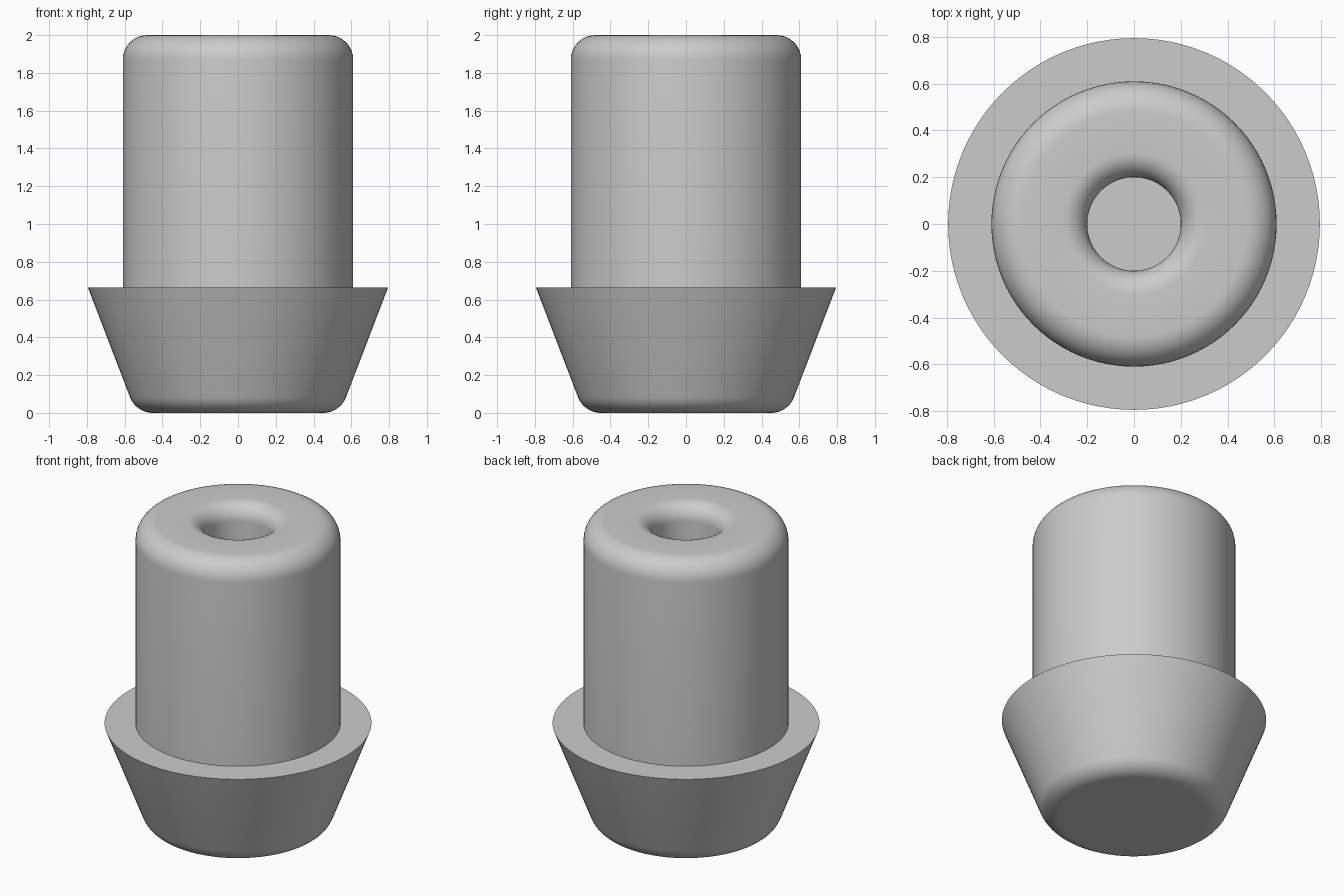
import bpy, bmesh, math
from mathutils import Vector

cube = bpy.data.objects.get("Cube")
if cube:
    bpy.data.objects.remove(cube, do_unlink=True)

SEGMENTS = 96

# Single plain grey
grey = bpy.data.materials.new("plain_grey")
grey.use_nodes = True
colour = (0.6, 0.6, 0.6, 1)
grey.diffuse_color = colour
grey.node_tree.nodes["Principled BSDF"].inputs["Base Color"].default_value = colour


def rounded(corners, steps=10):
    """Turn (radius, height, fillet) corners into a profile with round fillets."""
    pts = [Vector((r, 0, z)) for r, z, _ in corners]
    out = []
    for i, (p, (_, _, fillet)) in enumerate(zip(pts, corners)):
        if not fillet:
            out.append(p)
            continue
        a = (pts[i - 1] - p).normalized()
        b = (pts[i + 1] - p).normalized()
        half = a.angle(b) / 2
        centre = p + (a + b).normalized() * fillet / math.sin(half)
        start = p + a * fillet / math.tan(half) - centre
        end = p + b * fillet / math.tan(half) - centre
        sweep = start.angle(end)
        for k in range(steps + 1):
            t = k / steps
            out.append(centre + (start * math.sin((1 - t) * sweep)
                                 + end * math.sin(t * sweep)) / math.sin(sweep))
    return out


def lathe(name, corners):
    """Spin a profile around the vertical axis into a closed solid."""
    bm = bmesh.new()
    verts = [bm.verts.new(p) for p in rounded(corners)]
    edges = [bm.edges.new(pair) for pair in zip(verts, verts[1:])]
    bmesh.ops.spin(bm, geom=verts + edges, cent=(0, 0, 0), axis=(0, 0, 1),
                   angle=math.tau, steps=SEGMENTS, use_merge=True)
    bmesh.ops.remove_doubles(bm, verts=bm.verts, dist=1e-5)
    bmesh.ops.recalc_face_normals(bm, faces=bm.faces)
    mesh = bpy.data.meshes.new(name)
    bm.to_mesh(mesh)
    bm.free()
    mesh.materials.append(grey)
    obj = bpy.data.objects.new(name, mesh)
    bpy.context.collection.objects.link(obj)
    bpy.ops.object.select_all(action="DESELECT")
    obj.select_set(True)
    bpy.context.view_layer.objects.active = obj
    bpy.ops.object.shade_smooth_by_angle(angle=math.radians(30))
    return obj


# Flared base, cylindrical stem and a round-lipped blind hole in one turned body
lathe("flanged_plug", [
    (0, 0, 0),
    (0.54, 0, 0.13),      # rounded foot
    (0.795, 0.665, 0),    # sharp flange rim
    (0.61, 0.665, 0),     # flange meets stem
    (0.61, 2, 0.13),      # rounded shoulder
    (0.2, 2, 0.105),      # rounded hole lip
    (0.2, 0.665, 0),      # hole wall
    (0, 0.665, 0),        # hole floor
])
